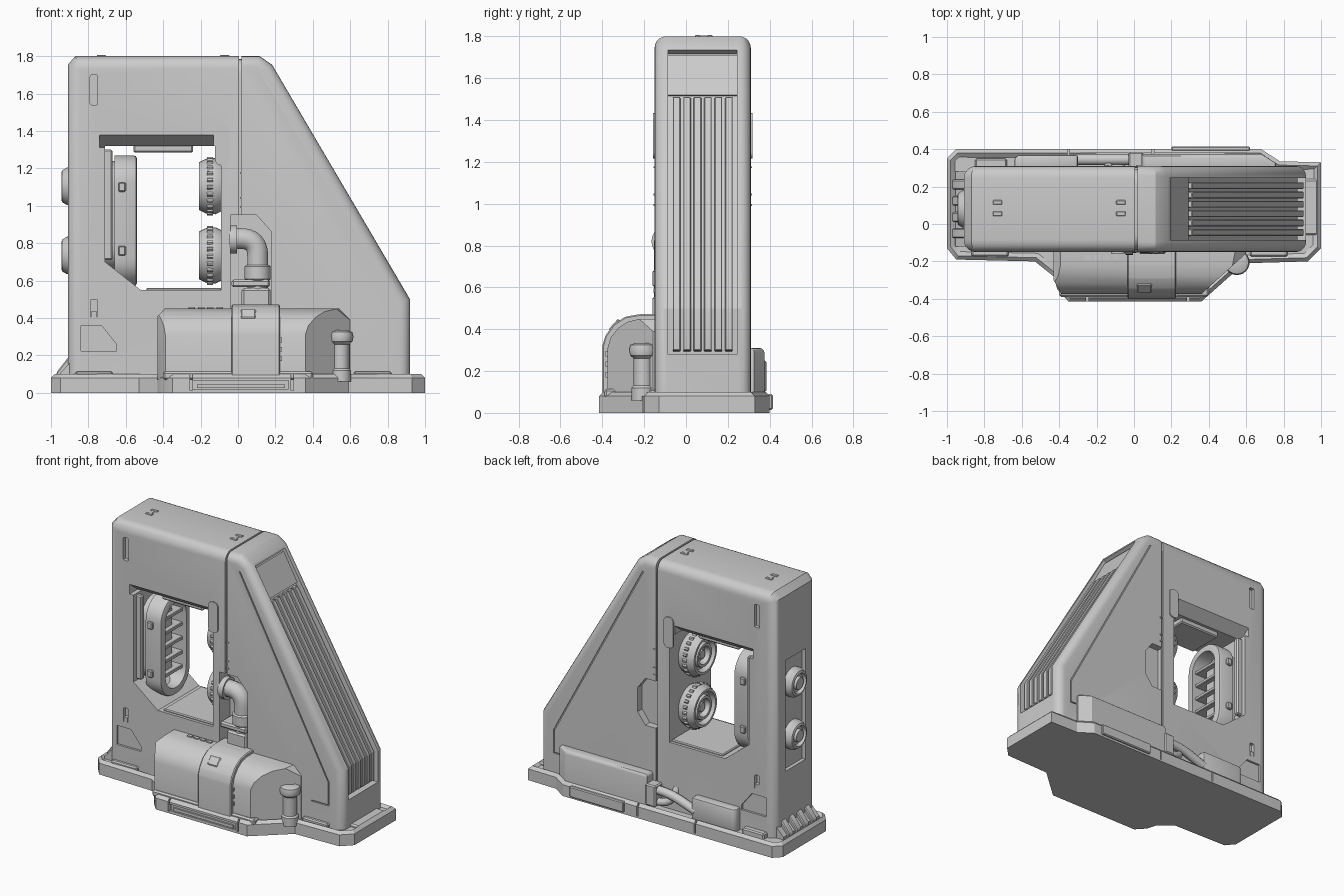
import bpy, bmesh, math
from mathutils import Vector

if "Cube" in bpy.data.objects:
    bpy.data.objects.remove(bpy.data.objects["Cube"])

CY = 0.08  # mid plane of the upright body


def finish(name, bm):
    bmesh.ops.recalc_face_normals(bm, faces=bm.faces[:])
    me = bpy.data.meshes.new(name)
    bm.to_mesh(me)
    bm.free()
    ob = bpy.data.objects.new(name, me)
    bpy.context.collection.objects.link(ob)
    return ob


def prism(name, pts, a, b, axis='Y', bevel=0, seg=1, pick=None):
    """Extrude a 2D outline along an axis; bevel picked edges (default all)."""
    to3 = {'X': lambda p, t: (t, p[0], p[1]), 'Y': lambda p, t: (p[0], t, p[1]),
           'Z': lambda p, t: (p[0], p[1], t)}[axis]
    bm = bmesh.new()
    lo = [bm.verts.new(to3(p, a)) for p in pts]
    hi = [bm.verts.new(to3(p, b)) for p in pts]
    bm.faces.new(lo)
    bm.faces.new(hi)
    n = len(pts)
    for i in range(n):
        bm.faces.new((lo[i], lo[(i + 1) % n], hi[(i + 1) % n], hi[i]))
    bmesh.ops.recalc_face_normals(bm, faces=bm.faces[:])
    if bevel:
        es = [e for e in bm.edges if pick is None or pick(e.verts[0].co, e.verts[1].co)]
        bmesh.ops.bevel(bm, geom=es, offset=bevel, segments=seg, profile=0.5, affect='EDGES', clamp_overlap=True)
    return finish(name, bm)


def box(name, x, y, z, bevel=0.0, seg=1):
    return prism(name, [(x[0], y[0]), (x[1], y[0]), (x[1], y[1]), (x[0], y[1])], z[0], z[1], 'Z', bevel, seg)


def rounded(cx, cy, hw, hh, r, n=6):
    out = []
    for k, (sx, sy) in enumerate([(1, 1), (-1, 1), (-1, -1), (1, -1)]):
        for i in range(n + 1):
            t = math.pi / 2 * (k + i / n)
            out.append((cx + sx * (hw - r) + r * math.cos(t), cy + sy * (hh - r) + r * math.sin(t)))
    return out


def lathe(name, prof, c, axis='X', n=40):
    """Revolve (radius, offset) pairs around an axis through c."""
    bm = bmesh.new()
    rings = []
    for r, t in prof:
        ring = []
        for i in range(n):
            u, v = r * math.cos(math.tau * i / n), r * math.sin(math.tau * i / n)
            ring.append(bm.verts.new(Vector(c) + Vector((t, u, v) if axis == 'X' else (u, v, t))))
        rings.append(ring)
    for p, q in zip(rings, rings[1:]):
        for i in range(n):
            bm.faces.new((p[i], p[(i + 1) % n], q[(i + 1) % n], q[i]))
    bm.faces.new(rings[0])
    bm.faces.new(rings[-1])
    return finish(name, bm)


def tube(name, a, corner, b, r):
    """Bent pipe with a curved elbow."""
    a, m, b = Vector(a), Vector(corner), Vector(b)
    f = 0.09
    p, q = m + (a - m).normalized() * f, m + (b - m).normalized() * f
    pts = [a] + [p * (1 - t) ** 2 + m * 2 * t * (1 - t) + q * t * t for t in [i / 8 for i in range(9)]] + [b]
    cu = bpy.data.curves.new(name, 'CURVE')
    cu.dimensions, cu.bevel_depth, cu.bevel_resolution, cu.use_fill_caps = '3D', r, 5, True
    s = cu.splines.new('POLY')
    s.points.add(len(pts) - 1)
    for sp, v in zip(s.points, pts):
        sp.co = (*v, 1)
    tmp = bpy.data.objects.new(name, cu)
    ob = bpy.data.objects.new(name, bpy.data.meshes.new_from_object(tmp))
    bpy.data.objects.remove(tmp)
    bpy.context.collection.objects.link(ob)


def cut(obs, cutter):
    for ob in obs:
        m = ob.modifiers.new('cut', 'BOOLEAN')
        m.operation, m.object, m.solver = 'DIFFERENCE', cutter, 'EXACT'
        with bpy.context.temp_override(object=ob, active_object=ob):
            bpy.ops.object.modifier_apply(modifier=m.name)
    bpy.data.objects.remove(cutter)


def my(y):
    return 2 * CY - y


def both(pts, depth, obs):
    """Recess the same outline into the front and back of the body."""
    for y0, y1 in ((-0.3, -0.15 + depth), (0.31 - depth, 0.5)):
        cut(obs, prism('cutter', pts, y0, y1))


# Base plate with chamfered rim and sunken deck
outline = [(-1, -.13), (-.95, -.19), (-.53, -.2), (-.43, -.28), (-.41, -.35), (-.35, -.415), (.36, -.415), (.59, -.21),
           (.93, -.2), (1, -.13), (1, .33), (.78, .335), (.68, .4), (-.95, .4), (-1, .35)]
base = prism('base', outline, 0, .1, 'Z', .02, 1, lambda a, b: a.z > .09 and b.z > .09)
bm = bmesh.new()
bm.from_mesh(base.data)
top = max((f for f in bm.faces if f.normal.z > .9), key=lambda f: f.calc_area())
bmesh.ops.inset_region(bm, faces=[top], thickness=.025)
for v in top.verts:
    v.co.z -= .018
bm.to_mesh(base.data)
bm.free()
cut([base], box('cutter', (-.25, .27), (-.5, -.4), (.02, .065)))
for x, y in ((-.25, -.4), (.29, -.4), (-.35, .4), (.1, .4)):
    cut([base], box('cutter', (x - .006, x + .006), (y - .06, y + .06), (.012, .2)))
box('base_front_sill', (-.22, .25), (-.412, -.39), (.025, .045))
for x in (-.77, .72):
    box('base_pad', (x - .1, x + .1), (-.175, -.14), (.07, .115), .008)

# Upright body: left frame, seam filler and raked buttress
rim = lambda x0: (lambda a, b: abs(a.y - b.y) < 1e-5 and max(a.z, b.z) > .1 and not (abs(a.x - x0) < 1e-5 and abs(b.x - x0) < 1e-5))
frame = prism('frame', [(-.91, .06), (0.005, .06), (0.005, 1.8), (-.87, 1.8), (-.91, 1.755)], -.15, .31, 'Y', .065, 5, rim(0.005))
filler = prism('seam_filler', rounded(CY, .92, .215, .865, .08), -.02, .04, 'X')
sx = lambda z: .92 - (z - .5) * .588
wing = prism('buttress', [(.018, .06), (.92, .06), (.92, .5), (sx(1.755), 1.755), (.115, 1.8), (.018, 1.8)],
             -.15, .31, 'Y', .055, 5, rim(.018))
body = [frame, filler, wing]

# Window opening with sloped lintel
cut([frame], prism('cutter', [(-.71, 1.32), (-.09, 1.32), (-.09, .55), (-.52, .55), (-.71, .7)], -.3, .5))
for f in (lambda y: y, my):
    cut([frame], prism('cutter', [(f(-.2), 1.312), (f(-.2), 1.38), (f(-.15), 1.38), (f(-.06), 1.312)], -.74, -.13, 'X'))
box('lintel_strip', (-.56, -.24), (-.05, .21), (1.285, 1.33), .008)
box('window_sill', (-.49, -.09), (-.13, .29), (.53, .562), .006)

# Surface recesses
cut(body, prism('cutter', [(-.04, .95), (.1, .95), (.18, .86), (.18, .4), (-.04, .4)], -.3, -.03))
cut([filler, wing], prism('cutter', [(.01, .95), (.1, .95), (.16, .87), (.16, .7), (.1, .62), (.01, .62)], .26, .5))
both(rounded(-.77, 1.62, .02, .08, .008, 2), .025, [frame])
both(rounded(-.77, .45, .018, .05, .008, 2), .025, [frame])
both([(-.84, .225), (-.84, .36), (-.73, .36), (-.65, .26), (-.65, .225)], .015, [frame])
both([(.112, 1.7), (.122, 1.7), (.815, .4), (.815, .232), (.68, .232), (.68, .24), (.807, .24), (.807, .398)], .008, [wing])
cut([frame], box('cutter', (-1, -.885), (-.03, .19), (.52, 1.3)))
for y in (-.152, .312):
    prism('latch_capsule', rounded(-.085, 1.325, .037, .108, .03), y - .006, y + .006, 'Y')
    yc = y + math.copysign(.015, CY - y)
    box('slot_block', (-.785, -.755), (yc - .014, yc + .014), (.4, .435))
    for z in (1.17, 1.04, .99):
        box('seam_clip', (.012, .035), (y - .004, y + .004), (z, z + .008))

# Raked grille on the buttress
cut([wing], prism('cutter', [(sx(1.71) - .05, 1.715), (sx(1.71) + .1, 1.8), (1.1, .5), (1.1, .28), (.875, .28), (.875, .5)], -.085, .245))
for i in range(6):
    y = CY - .125 + i * .05
    prism('grille_slat', [(sx(1.51) - .1, 1.49), (sx(1.51) - .015, 1.51), (.907, .5), (.907, .3), (.82, .28), (.82, .5)],
          y - .018, y + .018, 'Y', .004)
prism('grille_header', [(sx(1.7) - .1, 1.69), (sx(1.7) - .03, 1.71), (sx(1.52) - .03, 1.52), (sx(1.52) - .1, 1.5)], -.085, .245)

# Capsule radiator on the left window wall
ring = prism('radiator_frame', rounded(CY, .92, .165, .35, .15, 8), -.66, -.54, 'X', .018, 2,
             lambda a, b: a.x > -.55 and b.x > -.55)
cut([ring], prism('cutter', rounded(CY, .92, .115, .3, .112, 8), -.8, -.4, 'X'))
prism('radiator_back', rounded(CY, .95, .14, .29, .13, 8), -.715, -.65, 'X')
for i in range(5):
    z = .72 + i * .1
    box('radiator_fin', (-.66, -.565), (-.035, .195), (z - .012, z + .012), .004)
box('radiator_core', (-.66, -.6), (.03, .13), (.68, 1.16), .01)
for y in (-.1, .26):
    box('wall_rail', (-.72, -.67), (y - .018, y + .018), (.71, 1.3), .008)
    for z in (.76, 1.1):
        box('radiator_lug', (-.64, -.6), (y - .002, y + .028) if y < 0 else (y - .028, y + .002), (z - .025, z + .025), .006)

# Fluted rotors inside the window, and end caps on the outer left wall
for z in (1.105, .735):
    gear = [((.157 if i % 4 < 2 else .145) * math.cos(math.tau * i / 96) + CY,
             (.157 if i % 4 < 2 else .145) * math.sin(math.tau * i / 96) + z) for i in range(96)]
    prism('rotor_flutes', gear, -.165, -.135, 'X')
    lathe('rotor', [(.13, -.08), (.15, -.12), (.148, -.165), (.142, -.18), (.128, -.208), (.112, -.208), (.1, -.175), (.085, -.175),
                    (.08, -.2), (.062, -.2), (.052, -.165), (.035, -.165), (.03, -.185), (.01, -.185)], (0, CY, z))
    lathe('outer_cap', [(.1, -.87), (.1, -.915), (.085, -.94), (.07, -.945), (.06, -.925), (.045, -.925), (.04, -.945), (.015, -.945)], (0, CY, z))

# Ribbed foot on the left end
for i in range(4):
    y = -.05 + i * .087
    prism('foot_rib', [(-.97, .07), (-.97, .11), (-.9, .2), (-.88, .2), (-.88, .07)], y - .026, y + .026, 'Y', .006)
prism('foot_wedge', [(-.955, .07), (-.955, .1), (-.9, .16), (-.9, .07)], -.12, .28)

# Front machinery housing with slanted ends
house = prism('housing', [(-.1, .07), (-.375, .07), (-.375, .31), (-.36, .36), (-.325, .405), (-.28, .435), (-.22, .45), (-.1, .45)], -.43, .6, 'X')
bm = bmesh.new()
bm.from_mesh(house.data)
for co, no in (((-.43, -.3, .3), (-1, -.55, 0)), ((-.42, -.2, .42), (-1, 0, .9)), ((.36, -.375, .2), (1, -1.1, 0)), ((.53, -.2, .45), (1, -.2, 1))):
    bmesh.ops.bisect_plane(bm, geom=bm.verts[:] + bm.edges[:] + bm.faces[:], plane_co=co, plane_no=no, clear_outer=True)
    bmesh.ops.holes_fill(bm, edges=[e for e in bm.edges if e.is_boundary])
bm.to_mesh(house.data)
bm.free()
prism('housing_cover', [(-.1, .08), (-.4, .08), (-.4, .32), (-.385, .37), (-.345, .425), (-.29, .46), (-.22, .472), (-.1, .472)], -.035, .225, 'X', .006)
prism('cover_latch', [(-.37, .40), (-.34, .375), (-.3, .425), (-.325, .45)], .015, .095, 'X', .006)
for z in (.17, .22, .27):
    box('cover_clip', (.215, .235), (-.385, -.36), (z, z + .025))
for i in range(4):
    box('housing_vent', (-.265 + i * .05, -.23 + i * .05), (-.19, -.165), (.445, .458))
box('housing_flange', (-.4, .4), (-.39, -.2), (.07, .115), .01)

# Elbow pipe in the front pocket
tube('elbow_pipe', (-.06, -.095, .825), (.105, -.095, .825), (.105, -.095, .44), .057)
lathe('pipe_flange', [(.075, -.045), (.075, -.005)], (0, -.09, .82), 'X', 24)
lathe('pipe_collar', [(.06, .6), (.07, .61), (.07, .675), (.06, .685)], (.105, -.09, 0), 'Z', 28)
box('pipe_block', (-.035, .17), (-.155, -.03), (.565, .605), .01)
box('pipe_socket', (.02, .175), (-.16, -.03), (.43, .56), .012)

# Post beside the housing
lathe('post', [(.055, .06), (.055, .12), (.045, .13), (.045, .26), (.062, .275), (.068, .3), (.062, .325), (.035, .335)], (.55, -.205, 0), 'Z', 24)
box('post_bracket', (.47, .56), (-.235, -.14), (.29, .33), .008)

# Rear equipment boxes, pipes and plate
prism('rear_tank', [(.04, .29), (.04, .375), (.68, .375), (.76, .325), (.76, .29)], .07, .31, 'Z', .025, 3, lambda a, b: a.z > .3 and b.z > .3)
prism('rear_box', [(-.3, .29), (-.3, .37), (-.62, .37), (-.64, .35), (-.64, .29)], .07, .24, 'Z', .012, 2)
box('rear_plate', (.2, .62), (.39, .415), (.015, .09), .006)
tube('rear_pipe', (.06, .345, .21), (-.12, .345, .21), (-.32, .345, .14), .03)
tube('rear_pipe', (.06, .345, .13), (-.12, .345, .13), (-.14, .29, .24), .026)
box('rear_pipe_clamp', (-.03, .05), (.3, .385), (.1, .25), .008)
box('rear_pad', (-.85, -.68), (.3, .35), (.07, .12), .008)

# End skirt and lifting clips on top
box('end_skirt', (.9, .985), (-.06, .24), (.02, .1), .01)
for x in (-.73, -.07):
    for y in (.055, .115):
        box('lifting_clip', (x - .025, x + .025), (y - .012, y + .012), (1.79, 1.806), .003)
    box('lifting_clip_bar', (x - .01, x + .01), (.05, .12), (1.79, 1.803))

# Smooth curved surfaces, keep hard edges
bpy.ops.object.select_all(action='DESELECT')
for o in bpy.context.scene.objects:
    o.select_set(True)
    bpy.context.view_layer.objects.active = o
bpy.ops.object.shade_smooth_by_angle(angle=math.radians(30))
